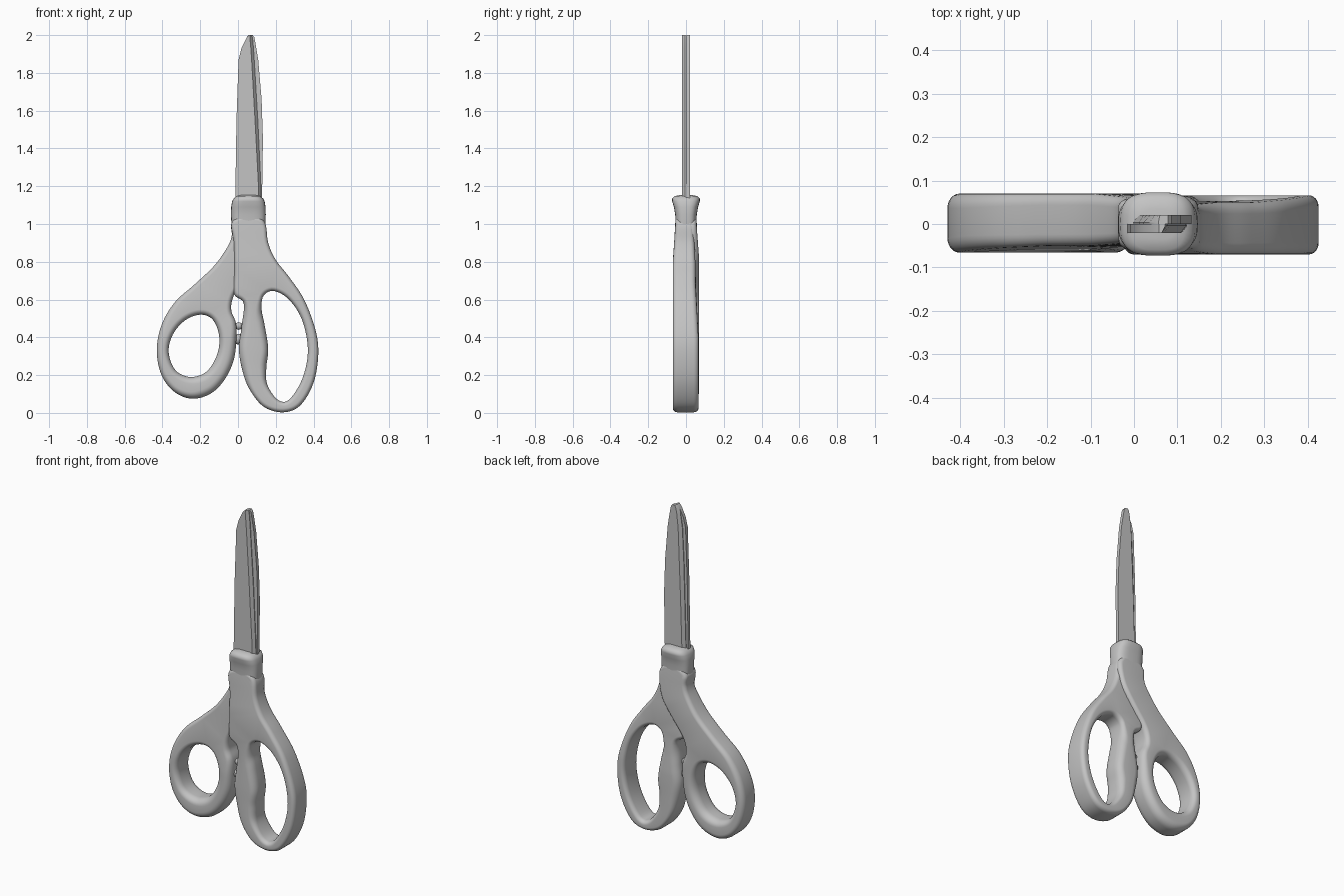
import bpy, bmesh, math
from mathutils import Vector

cube = bpy.data.objects.get("Cube")
if cube:
    bpy.data.objects.remove(cube)

GREY = (0.55, 0.55, 0.55, 1)
grey = bpy.data.materials.new("plain grey")
grey.use_nodes = True
grey.diffuse_color = GREY
grey.node_tree.nodes["Principled BSDF"].inputs["Base Color"].default_value = GREY


def clamp(v):
    return max(0.0, min(1.0, v))


def finish(name, bm, angle):
    bmesh.ops.recalc_face_normals(bm, faces=bm.faces)
    mesh = bpy.data.meshes.new(name)
    bm.to_mesh(mesh)
    bm.free()
    mesh.materials.append(grey)
    ob = bpy.data.objects.new(name, mesh)
    bpy.context.collection.objects.link(ob)
    bpy.ops.object.select_all(action='DESELECT')
    ob.select_set(True)
    bpy.context.view_layer.objects.active = ob
    bpy.ops.object.shade_smooth_by_angle(angle=math.radians(angle))


def bridge(bm, rings):
    for a, b in zip(rings, rings[1:]):
        for i in range(len(a)):
            j = (i + 1) % len(a)
            bm.faces.new((a[i], a[j], b[j], b[i]))


def smooth_loop(pts, steps=6):
    """Closed smooth curve through (x, z) points."""
    p = [Vector(q) for q in pts]
    out = []
    for i in range(len(p)):
        a, b, c, d = (p[(i + k) % len(p)] for k in (-1, 0, 1, 2))
        for s in range(steps):
            t = s / steps
            out.append(0.5 * (2 * b + (c - a) * t + (2 * a - 5 * b + 4 * c - d) * t ** 2
                              + (3 * b - a - 3 * c + d) * t ** 3))
    return out


def handle(name, outline, hole, bevel, front, back):
    """Plate with a finger hole and softly rounded rims."""
    bm = bmesh.new()
    cap_edges = ([], [])
    arc = [math.pi / 2 * k / 6 for k in range(7)]
    for pts, is_hole in ((outline, False), (hole, True)):
        loop = smooth_loop(pts)
        n = len(loop)
        area = sum(loop[i - 1].cross(loop[i]) for i in range(n))
        turn = 1 if (area > 0) != is_hole else -1
        inward = []
        for i in range(n):
            d = (loop[(i + 1) % n] - loop[i - 1]).normalized()
            inward.append(Vector((-d.y, d.x)) * turn)
        rings = []
        for side, angles in ((-1, arc[::-1]), (1, arc)):
            for a in angles:
                ring = []
                for p, m in zip(loop, inward):
                    size = bevel(p.x, p.y)
                    q = p + m * size * (1 - math.cos(a))
                    depth = front(p.y) if side < 0 else back(p.y)
                    rim = min(size * 1.2, 0.045)
                    y = (depth - rim * (1 - math.sin(a))) * (1 - 0.2 * clamp((p.y - 0.8) / 0.2))
                    ring.append(bm.verts.new((q.x, side * y, q.y)))
                rings.append(ring)
        bridge(bm, rings)
        for ring, edges in ((rings[0], cap_edges[0]), (rings[-1], cap_edges[1])):
            edges += [bm.edges.get((ring[i - 1], ring[i])) for i in range(n)]
    for edges in cap_edges:
        bmesh.ops.triangle_fill(bm, edges=edges, use_beauty=True)
    finish(name, bm, 50)


def proud(z):
    return 0.07


def shy(z):
    return 0.05 + 0.016 * clamp((0.7 - z) / 0.3)


# Large handle, its arm lies at the front
handle("large_handle",
       [(-.02, .63), (.03, .58), (.018, .45), (.005, .33), (.03, .2), (.07, .11), (.14, .03),
        (.24, .003), (.33, .04), (.4, .16), (.425, .31), (.41, .44), (.35, .6), (.27, .72),
        (.2, .81), (.16, .9), (.145, 1.0), (.1, 1.04), (.01, 1.04), (-.035, 1.0), (-.022, .9),
        (-.02, .75)],
       [(.135, .62), (.19, .645), (.27, .6), (.34, .49), (.37, .33), (.34, .18), (.27, .07),
        (.21, .07), (.155, .15), (.15, .24), (.16, .34), (.14, .47), (.125, .55)],
       lambda x, z: 0.022 + 0.022 * clamp((.25 - x) / .13) * clamp((.6 - z) / .1)
       * clamp((z - .1) / .15),
       proud, shy)

# Small handle, its arm lies at the back
handle("small_handle",
       [(-.033, .94), (-.055, .88), (-.125, .78), (-.23, .68), (-.335, .585), (-.405, .465),
        (-.43, .33), (-.405, .2), (-.335, .11), (-.24, .075), (-.14, .105), (-.065, .185),
        (-.02, .29), (-.008, .41), (-.012, .48), (-.035, .54), (-.03, .6), (0, .66), (.06, .74),
        (.12, .83), (.145, .92), (.143, 1.0), (.1, 1.04), (.01, 1.04), (-.035, 1.0)],
       [(-.2, .52), (-.28, .49), (-.345, .415), (-.367, .32), (-.33, .225), (-.25, .19),
        (-.165, .22), (-.11, .31), (-.1, .41), (-.135, .495)],
       lambda x, z: 0.022 + 0.006 * clamp((.7 - z) / .2)
       + 0.012 * clamp((x + .35) / .15) * clamp((.5 - z) / .2),
       shy, proud)

# Pivot collar with a waisted thumb dish
bm = bmesh.new()
rings = []
for z, hx, hy in ((.92, .083, .052), (1.0, .09, .056), (1.05, .092, .057), (1.09, .091, .064),
                  (1.12, .086, .073), (1.135, .078, .073), (1.147, .062, .06), (1.153, .04, .035)):
    ring = []
    for k in range(40):
        c, s = math.cos(k * math.tau / 40), math.sin(k * math.tau / 40)
        ring.append(bm.verts.new((.055 + hx * math.copysign(abs(c) ** .65, c),
                                  hy * math.copysign(abs(s) ** .65, s), z)))
    rings.append(ring)
bridge(bm, rings)
bm.faces.new(rings[0])
bm.faces.new(rings[-1])
finish("pivot_collar", bm, 60)


# Blades: flat outer face, ground edge sloping to the middle plane
def blade(name, side, stations):
    bm = bmesh.new()
    rings = []
    for z, spine, ridge, edge in stations:
        section = ((spine, 0), (spine, .021), (ridge, .021), (edge, .004), (edge, 0))
        rings.append([bm.verts.new((x, side * y, z)) for x, y in section])
    bridge(bm, rings)
    bm.faces.new(rings[0])
    bm.faces.new(rings[-1])
    finish(name, bm, 25)


blade("front_blade", -1, ((1.05, -.016, .112, .125), (1.23, -.013, .107, .12),
                          (1.55, -.008, .09, .105), (1.87, .003, .072, .086),
                          (1.93, .018, .068, .082), (1.985, .045, .063, .077),
                          (2.0, .058, .064, .072)))
blade("back_blade", 1, ((1.05, .126, .01, -.005), (1.45, .132, .022, .006),
                        (1.66, .125, .03, .012), (1.87, .107, .038, .022),
                        (1.96, .092, .048, .036), (1.99, .086, .055, .047),
                        (2.0, .078, .06, .056)))

# Small stops between the two handles
for name, z, r in (("upper_stop", .46, .02), ("lower_stop", .39, .028)):
    bm = bmesh.new()
    bmesh.ops.create_uvsphere(bm, u_segments=16, v_segments=10, radius=r)
    bmesh.ops.translate(bm, verts=bm.verts, vec=(.004, 0, z))
    finish(name, bm, 60)
